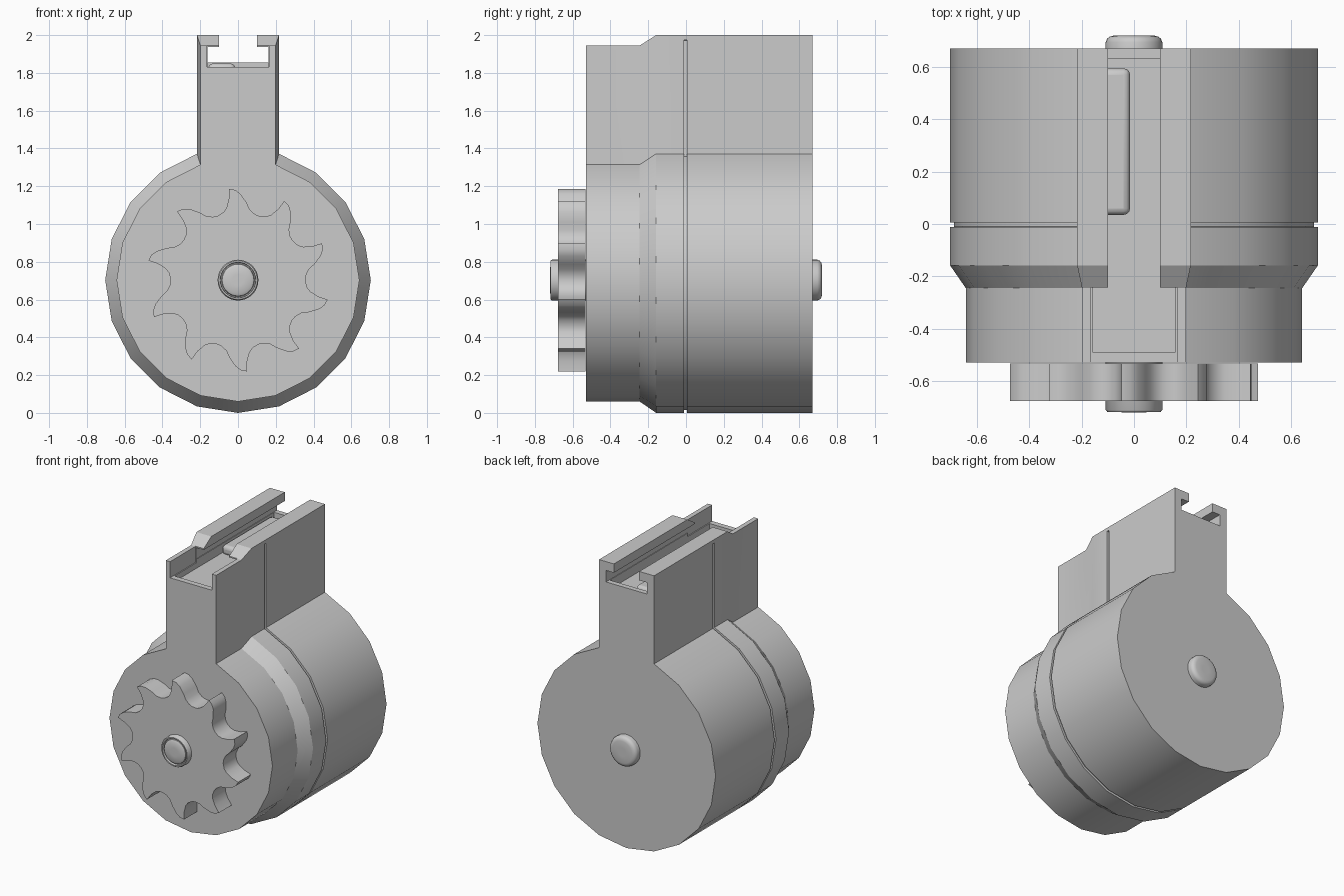
import bpy, bmesh
from math import sin, cos, radians, pi

if "Cube" in bpy.data.objects:
    bpy.data.objects.remove(bpy.data.objects["Cube"])

CZ, R = 0.703, 0.703          # drum centre height and radius


def loft(name, rings, smooth=30):
    """Skin a list of equal-length vertex rings and cap both ends."""
    bm = bmesh.new()
    vs = [[bm.verts.new(p) for p in r] for r in rings]
    n = len(rings[0])
    for a, b in zip(vs, vs[1:]):
        for i in range(n):
            j = (i + 1) % n
            bm.faces.new((a[i], a[j], b[j], b[i]))
    bm.faces.new(vs[0])
    bm.faces.new(vs[-1])
    bmesh.ops.recalc_face_normals(bm, faces=bm.faces)
    me = bpy.data.meshes.new(name)
    bm.to_mesh(me)
    bm.free()
    ob = bpy.data.objects.new(name, me)
    bpy.context.collection.objects.link(ob)
    finish(ob, smooth)
    return ob


def finish(ob, angle=30):
    bpy.ops.object.select_all(action='DESELECT')
    ob.select_set(True)
    bpy.context.view_layer.objects.active = ob
    bpy.ops.object.shade_smooth_by_angle(angle=radians(angle))


def box(name, x0, x1, y0, y1, z0, z1):
    return loft(name, [[(x0, y, z0), (x1, y, z0), (x1, y, z1), (x0, y, z1)] for y in (y0, y1)])


def body_ring(y, r, top, split, inset=0.0):
    """20-sided drum outline whose top corner is drawn up into the neck."""
    nx = r * sin(radians(18))
    right = [((r - inset) * sin(radians(18 * k)), CZ - (r - inset) * cos(radians(18 * k)))
             for k in range(1, 9)]
    right.append((nx - inset, CZ + (r - inset) * cos(radians(18))))
    right += [(nx - inset, split - 0.003), (nx, split), (nx, top)]
    pts = [(0, CZ - r + inset)] + right + [(-x, z) for x, z in reversed(right)]
    return [(x, y, z) for x, z in pts]


# Drum and neck in one shell, stepped at the front, with a seam groove
F, B = (0.643, 1.945, 1.92), (R, 2.0, 1.975)
body = loft("drum_body", [
    body_ring(-0.53, *F), body_ring(-0.245, *F), body_ring(-0.158, *B),
    body_ring(-0.011, *B), body_ring(-0.0105, *B, 0.015),
    body_ring(0.0055, *B, 0.015), body_ring(0.006, *B), body_ring(0.67, *B)])

# Feed channel cut through the top of the neck
cutters = [
    box("channel_cutter", -0.162, 0.162, -0.3, 1, 1.855, 1.937),
    box("slot_cutter", -0.1, 0.1, -0.35, 1, 1.88, 2.2),
    box("front_opening_cutter", -0.165, 0.165, -1, -0.243, 1.83, 2.2),
    box("cavity_cutter", -0.158, 0.158, -0.49, 0.633, 1.79, 1.93)]
for c in cutters:
    m = body.modifiers.new("cut", 'BOOLEAN')
    m.operation, m.solver, m.object = 'DIFFERENCE', 'EXACT', c
    bpy.context.view_layer.objects.active = body
    bpy.ops.object.modifier_apply(modifier=m.name)
    bpy.data.objects.remove(c)
finish(body)

# Follower bar inside the channel
follower = box("follower", -0.157, -0.015, 0.035, 0.595, 1.78, 1.85)
bev = follower.modifiers.new("bevel", 'BEVEL')
bev.width, bev.segments = 0.025, 3

# Winding wheel with ten hooked teeth: (angle from tip, radius)
tooth = [(0, .486), (-4, .477), (-7.4, .456), (-12, .413), (-15.1, .379), (-20, .36),
         (-24.2, .357), (-29.5, .367), (-32.7, .388), (-35.2, .432)]
outline = [(r * cos(radians(23.7 - 36 * k + a)), CZ + r * sin(radians(23.7 - 36 * k + a)))
           for k in range(10) for a, r in tooth]
loft("winding_wheel", [[(x, y, z) for x, z in outline] for y in (-0.677, -0.533)])


def turned(name, profile, n=32):
    """Round part along y from (y, radius) pairs."""
    return loft(name, [[(r * cos(2 * pi * i / n), y, CZ + r * sin(2 * pi * i / n))
                        for i in range(n)] for y, r in profile], 40)


# Front hub with rim and domed button, running back into the drum
turned("front_hub", [(-0.50, .108), (-0.71, .108), (-0.718, .102), (-0.718, .094),
                     (-0.700, .092), (-0.700, .087), (-0.712, .084), (-0.719, .070),
                     (-0.72, .03)])

# Rear axle knob with rounded rim
turned("rear_knob", [(0.65, .108), (0.695, .108), (0.708, .103), (0.716, .093),
                     (0.72, .078), (0.72, .03)])
